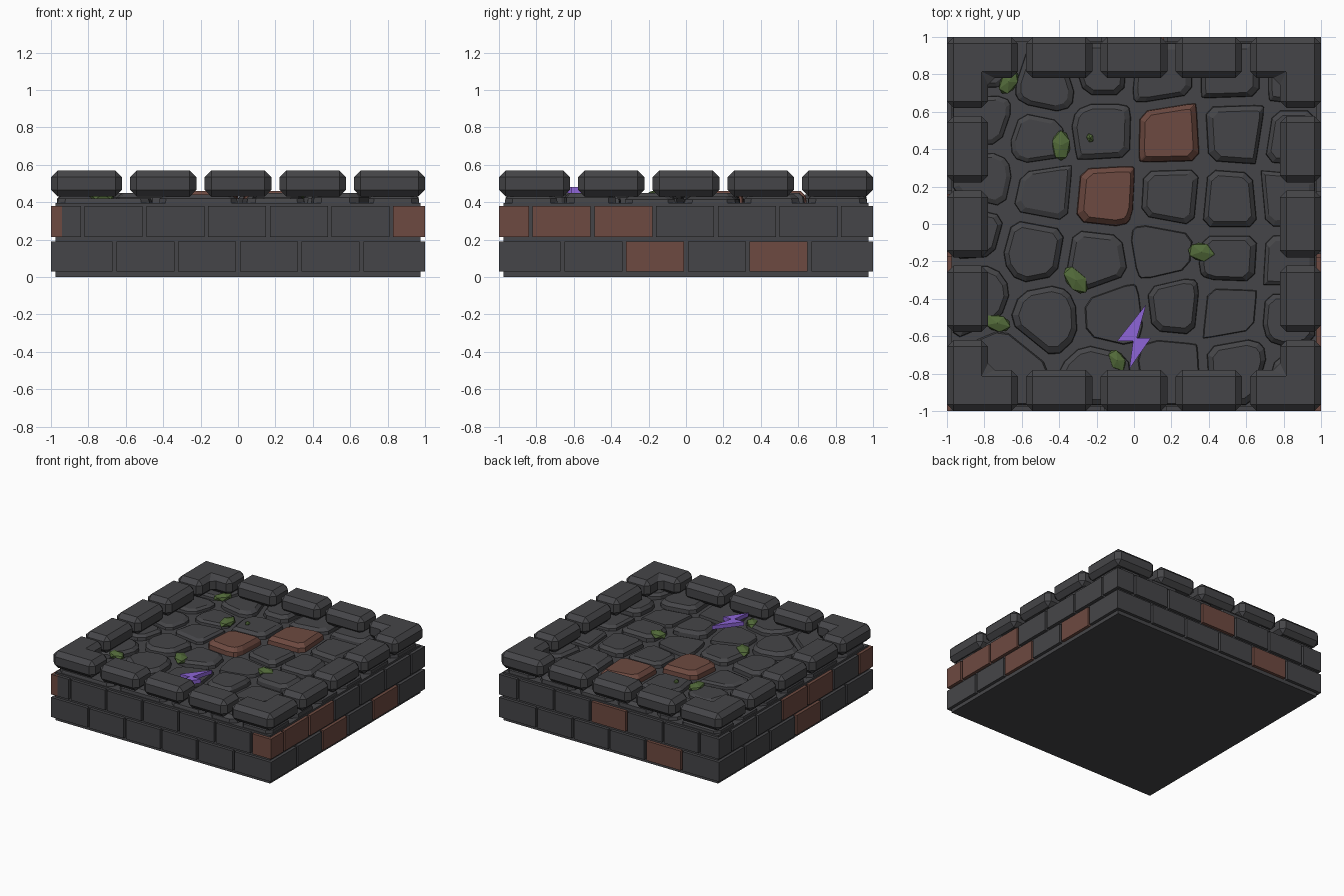
import bpy, bmesh, math
from mathutils import Vector, Matrix

if "Cube" in bpy.data.objects:
    bpy.data.objects.remove(bpy.data.objects["Cube"])


def material(name, rgb):
    m = bpy.data.materials.new(name)
    m.diffuse_color = (*rgb, 1)
    m.use_nodes = True
    m.node_tree.nodes["Principled BSDF"].inputs["Base Color"].default_value = m.diffuse_color
    return m


STONE = material("dark stone", (0.060, 0.060, 0.065))
RED = material("red brick", (0.155, 0.068, 0.052))
MOSS = material("moss green", (0.085, 0.145, 0.042))
GLOW = material("purple", (0.27, 0.13, 0.68))


def finish(name, bm, *mats):
    bmesh.ops.recalc_face_normals(bm, faces=bm.faces)
    me = bpy.data.meshes.new(name)
    bm.to_mesh(me)
    bm.free()
    for m in mats:
        me.materials.append(m)
    ob = bpy.data.objects.new(name, me)
    bpy.context.collection.objects.link(ob)
    return ob


def loft(bm, rings, mat=0):
    """Closed solid through rings of equal point count."""
    vs = [[bm.verts.new(p) for p in r] for r in rings]
    faces = [bm.faces.new(vs[0][::-1]), bm.faces.new(vs[-1])]
    n = len(vs[0])
    for a, b in zip(vs, vs[1:]):
        for i in range(n):
            j = (i + 1) % n
            faces.append(bm.faces.new((a[i], a[j], b[j], b[i])))
    for f in faces:
        f.material_index = mat


def prism(bm, pts, z0, z1, mat=0):
    loft(bm, [[(x, y, z) for x, y in pts] for z in (z0, z1)], mat)


def rect(x0, y0, x1, y1):
    return [(x0, y0), (x1, y0), (x1, y1), (x0, y1)]


# solid core that shows as mortar between the bricks
bm = bmesh.new()
prism(bm, rect(-0.975, -0.975, 0.975, 0.975), 0, 0.395)
finish("core", bm, STONE)

# two brick courses on each side; sets hold the red (course, index) pairs
P = 0.33
LOW = [-1] + [-0.66 + P * i for i in range(5)] + [1]
HIGH = [-1] + [-0.83 + P * i for i in range(6)] + [1]
SIDES = [("front", 0, {(1, 6)}),
         ("right", 90, {(0, 2), (0, 4), (1, 0), (1, 1), (1, 2)}),
         ("back", 180, {(0, 4), (1, 3)}),
         ("left", 270, {(0, 3), (1, 3), (1, 4), (1, 6)})]
for side, angle, reds in SIDES:
    bm = bmesh.new()
    end = 0.98 if side in ("front", "back") else 1.0
    for c, (cuts, z0, z1) in enumerate(((LOW, 0.03, 0.19), (HIGH, 0.215, 0.38))):
        for i, (a, b) in enumerate(zip(cuts, cuts[1:])):
            a = -end if a == -1 else a + 0.01
            b = end if b == 1 else b - 0.01
            prism(bm, rect(a, -1, b, -0.94), z0, z1, int((c, i) in reds))
    bm.transform(Matrix.Rotation(math.radians(angle), 4, 'Z'))
    finish(side + "_bricks", bm, STONE, RED)

# chamfered rim: three blocks and one L-shaped corner block per side
L_SHAPE = [(-1, -1), (-0.62, -1), (-0.62, -0.78), (-0.78, -0.78), (-0.78, -0.62), (-1, -0.62)]
for side, angle, _ in SIDES:
    for k, pts in enumerate([L_SHAPE] + [rect(x - 0.178, -1, x + 0.178, -0.78) for x in (-0.4, 0, 0.4)]):
        bm = bmesh.new()
        prism(bm, pts, 0.43, 0.57)
        bmesh.ops.recalc_face_normals(bm, faces=bm.faces)
        bmesh.ops.bevel(bm, geom=bm.edges[:], offset=0.036, segments=1,
                        affect='EDGES', profile=0.5)
        bm.transform(Matrix.Rotation(math.radians(angle), 4, 'Z'))
        finish(f"{side}_rim_block_{k}" if k else f"{side}_corner_block", bm, STONE)

# paving stones: cells around seed points (x, y, top height)
SEEDS = [(-0.46, 0.74, .44), (-0.18, 0.83, .45), (0.14, 0.80, .44), (0.53, 0.80, .45),
         (0.86, 0.80, .44), (-0.82, 0.86, .43), (-0.81, 0.55, .43), (-0.52, 0.45, .43),
         (-0.18, 0.50, .44), (0.19, 0.49, .46), (0.54, 0.51, .45), (0.86, 0.46, .44),
         (-0.80, 0.25, .43), (-0.48, 0.18, .43), (-0.16, 0.15, .46), (0.20, 0.13, .44),
         (0.51, 0.10, .45), (0.83, 0.13, .43), (-0.87, -0.05, .44), (-0.54, -0.14, .45),
         (-0.20, -0.20, .44), (0.15, -0.14, .42), (0.51, -0.18, .45), (0.84, -0.20, .43),
         (-0.85, -0.36, .44), (-0.47, -0.50, .45), (-0.10, -0.48, .42), (0.22, -0.44, .45),
         (0.50, -0.47, .42), (0.84, -0.50, .45), (-0.68, -0.76, .42), (-0.18, -0.82, .44),
         (0.19, -0.77, .42), (0.55, -0.75, .45), (0.87, -0.84, .44)]
RED_STONES = {9, 14}
GAP = 0.022


def clip(poly, p, n):
    """Keep the part of a convex polygon behind the line through p."""
    out = []
    for a, b in zip(poly, poly[1:] + poly[:1]):
        da, db = (a - p).dot(n), (b - p).dot(n)
        if da <= 0:
            out.append(a)
        if da * db < 0:
            out.append(a.lerp(b, da / (da - db)))
    return out


bm = bmesh.new()
for k, (x, y, h) in enumerate(SEEDS):
    s = Vector((x, y))
    poly = [Vector(p) for p in rect(-0.97, -0.97, 0.97, 0.97)]
    for j, (u, v, _) in enumerate(SEEDS):
        if j != k:
            d = Vector((u, v)) - s
            n = d.normalized()
            poly = clip(poly, s + d / 2 - n * GAP, n)
    # cut the corners, then taper to a smaller flat top
    ring = []
    for a, b in zip(poly, poly[1:] + poly[:1]):
        t = min(0.3, 0.04 / max((b - a).length, 1e-4))
        ring += [a.lerp(b, t), b.lerp(a, t)]
    c = sum(ring, Vector((0, 0))) / len(ring)
    top = 0.80 if h > 0.425 else 0.95
    steps = [(1, 0.38), (0.97, 0.40 + (h - 0.40) * 0.5), (top, h)]
    loft(bm, [[(*c.lerp(p, f), z) for p in ring] for f, z in steps], int(k in RED_STONES))
finish("paving_stones", bm, STONE, RED)

# faceted moss clumps: x, y, half length, half width, angle, centre height
for k, (x, y, a, b, ang, z) in enumerate([
        (-0.67, 0.76, .08, .05, 60, .43), (-0.39, 0.42, .09, .055, 90, .43),
        (-0.235, 0.46, .028, .02, 110, .435), (-0.31, -0.30, .095, .055, -50, .43),
        (0.36, -0.15, .08, .055, -10, .44), (-0.73, -0.53, .08, .05, -15, .43),
        (-0.09, -0.73, .07, .045, -60, .43)]):
    bm = bmesh.new()
    bmesh.ops.create_icosphere(bm, subdivisions=1, radius=1)
    bm.transform(Matrix.Translation((x, y, z)) @ Matrix.Rotation(math.radians(ang), 4, 'Z')
                 @ Matrix.Diagonal((a, b, 0.03, 1)))
    finish(f"moss_{k + 1}", bm, MOSS)

# raised zigzag inlay
bm = bmesh.new()
prism(bm, [(0.065, -0.43), (-0.09, -0.625), (-0.005, -0.625), (-0.025, -0.775),
           (0.09, -0.61), (0.015, -0.61)], 0.45, 0.482)
finish("zigzag_inlay", bm, GLOW)
